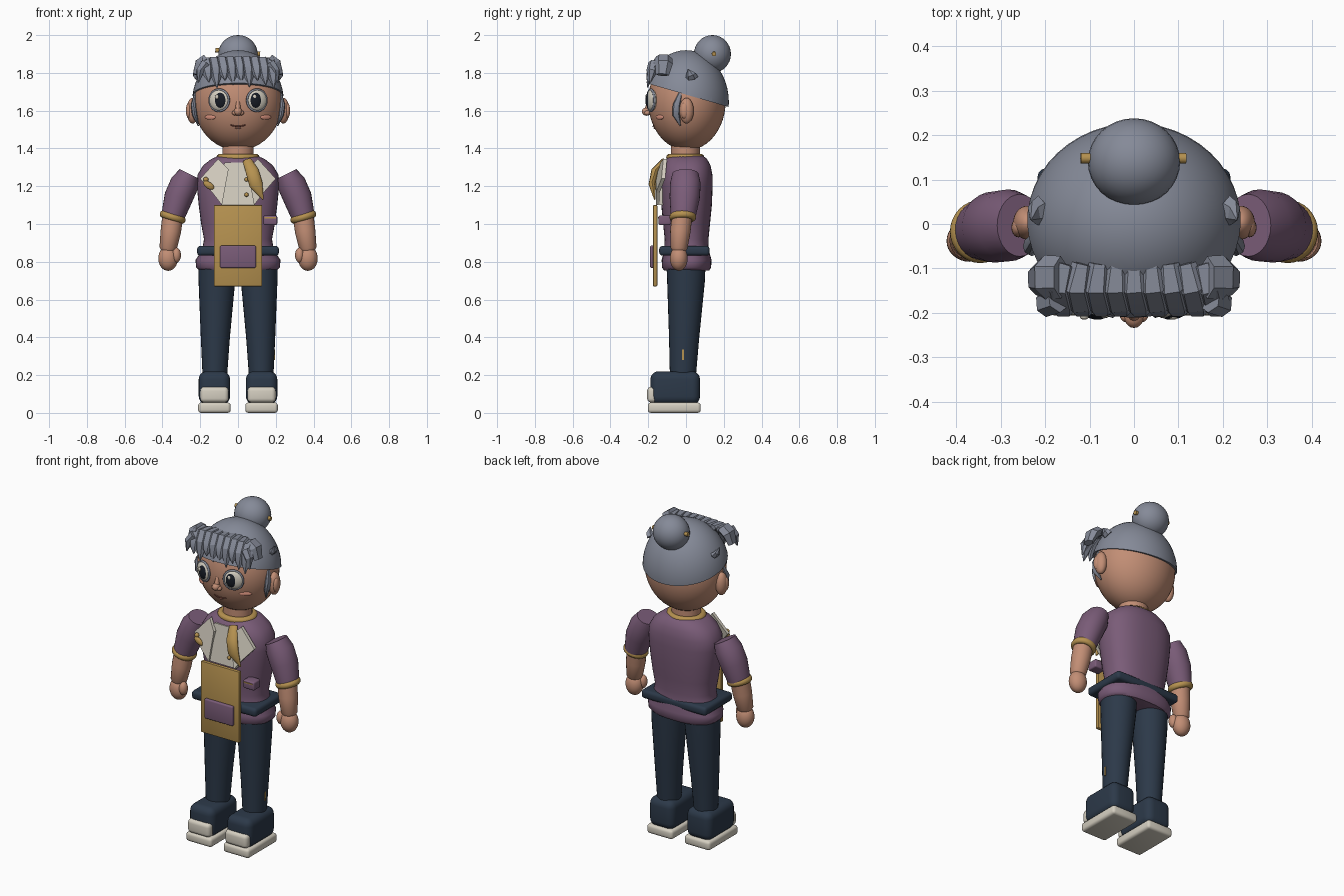
import bpy, bmesh, math
from mathutils import Vector, Matrix

if "Cube" in bpy.data.objects:
    bpy.data.objects.remove(bpy.data.objects["Cube"])


def mat(name, r, g, b):
    lin = lambda c: ((c / 255 + 0.055) / 1.055) ** 2.4
    m = bpy.data.materials.new(name)
    m.diffuse_color = (lin(r), lin(g), lin(b), 1)
    m.use_nodes = True
    m.node_tree.nodes["Principled BSDF"].inputs["Base Color"].default_value = m.diffuse_color
    return m


SKIN = mat("skin", 194, 142, 117)
BLUSH = mat("blush", 210, 142, 122)
LIP = mat("lip", 125, 72, 60)
HAIR = mat("grey_hair", 133, 138, 152)
CREAM = mat("cream", 212, 206, 192)
GOLD = mat("mustard", 182, 146, 80)
PURPLE = mat("plum", 122, 92, 120)
NAVY = mat("navy", 44, 57, 73)
DARK = mat("near_black", 24, 29, 38)


def finish(name, bm, m, angle=40):
    bmesh.ops.recalc_face_normals(bm, faces=bm.faces[:])
    me = bpy.data.meshes.new(name)
    bm.to_mesh(me)
    bm.free()
    me.materials.append(m)
    ob = bpy.data.objects.new(name, me)
    bpy.context.collection.objects.link(ob)
    if angle:
        bpy.ops.object.select_all(action='DESELECT')
        ob.select_set(True)
        bpy.context.view_layer.objects.active = ob
        bpy.ops.object.shade_smooth_by_angle(angle=math.radians(angle))
    return ob


def ball(name, c, r, m, rot=None, seg=32, cut=None):
    bm = bmesh.new()
    bmesh.ops.create_uvsphere(bm, u_segments=seg, v_segments=seg // 2, radius=1)
    mx = Matrix.Translation(c) @ (rot or Matrix()) @ Matrix.Diagonal((*r, 1))
    bm.transform(mx)
    if cut:  # keep only the part above a slanted plane
        bmesh.ops.bisect_plane(bm, geom=bm.verts[:] + bm.edges[:] + bm.faces[:],
                               plane_co=cut[0], plane_no=cut[1], clear_inner=True)
        bmesh.ops.holes_fill(bm, edges=[e for e in bm.edges if e.is_boundary])
    return finish(name, bm, m)


def box(name, lo, hi, m, bevel=0.01, seg=3):
    lo, hi = Vector(lo), Vector(hi)
    bm = bmesh.new()
    bmesh.ops.create_cube(bm, size=1)
    bm.transform(Matrix.Translation((lo + hi) / 2) @ Matrix.Diagonal((*(hi - lo), 1)))
    if bevel:
        bmesh.ops.bevel(bm, geom=bm.edges[:], offset=bevel, segments=seg,
                        profile=0.5, affect='EDGES')
    return finish(name, bm, m)


def tube(name, pts, radii, m, n=24, ref=(1, 0, 0), p=2.0, angle=40, flat=False):
    """Loft superellipse rings along a path; radii are (along ref, across)."""
    P = [Vector(q) for q in pts]
    bm = bmesh.new()
    rings = []
    for i, c in enumerate(P):
        t = (P[min(i + 1, len(P) - 1)] - P[max(i - 1, 0)]).normalized()
        if flat:
            t = Vector((0, 0, 1))
        u = Vector(ref)
        u = (u - t * u.dot(t)).normalized()
        v = t.cross(u)
        ring = []
        for k in range(n):
            a = 2 * math.pi * k / n
            co, si = math.cos(a), math.sin(a)
            f = lambda w: math.copysign(abs(w) ** (2 / p), w)
            ring.append(bm.verts.new(c + u * radii[i][0] * f(co) + v * radii[i][1] * f(si)))
        rings.append(ring)
    for a, b in zip(rings, rings[1:]):
        for k in range(n):
            bm.faces.new((a[k], a[(k + 1) % n], b[(k + 1) % n], b[k]))
    bm.faces.new(rings[0])
    bm.faces.new(rings[-1])
    return finish(name, bm, m, angle)


def plate(name, xz, y0, y1, m):
    """Front-facing polygon (x, z, dy) with thickness."""
    bm = bmesh.new()
    a = [bm.verts.new((q[0], y0 + (q[2] if len(q) > 2 else 0), q[1])) for q in xz]
    b = [bm.verts.new((q[0], y1 + (q[2] if len(q) > 2 else 0), q[1])) for q in xz]
    bm.faces.new(a)
    bm.faces.new(b)
    for k in range(len(a)):
        j = (k + 1) % len(a)
        bm.faces.new((a[k], a[j], b[j], b[k]))
    return finish(name, bm, m, 0)


def ring(name, c, R, r, m, rot=None, sc=(1, 1, 1), n=32, k=10):
    bm = bmesh.new()
    vs = [[bm.verts.new(((R + r * math.cos(b)) * math.cos(a), (R + r * math.cos(b)) * math.sin(a), r * math.sin(b)))
           for b in [2 * math.pi * j / k for j in range(k)]] for a in [2 * math.pi * i / n for i in range(n)]]
    for i in range(n):
        for j in range(k):
            i2, j2 = (i + 1) % n, (j + 1) % k
            bm.faces.new((vs[i][j], vs[i2][j], vs[i2][j2], vs[i][j2]))
    bm.transform(Matrix.Translation(c) @ (rot or Matrix()) @ Matrix.Diagonal((*sc, 1)))
    return finish(name, bm, m, 60)


HC, HR = (0, 0.005, 1.65), (0.235, 0.205, 0.26)


def face_y(x, z):
    return HC[1] - HR[1] * math.sqrt(max(0, 1 - (x / HR[0]) ** 2 - ((z - HC[2]) / HR[2]) ** 2))


# head, hair cap, bun with pin
ball("head", HC, HR, SKIN, seg=48)
ball("hair_cap", (0, 0, 1.645), (0.243, 0.227, 0.275), HAIR, seg=48, cut=((0, 0, 1.685), (0, 0.29, 1)))
ball("hair_bun", (0, 0.14, 1.9), (0.104, 0.098, 0.1), HAIR)
tube("hair_pin", [(-0.12, 0.148, 1.92), (0.117, 0.148, 1.9)], [(0.012, 0.012)] * 2, GOLD, 12, ref=(0, 1, 0))

# fringe of overlapping faceted locks
tips = [1.75, 1.72, 1.76, 1.735, 1.75, 1.725, 1.76, 1.735, 1.72]
for i, tz in enumerate(tips):
    x = -0.172 + i * 0.043
    top = 1.875 - 0.25 * x * x
    tube("fringe_lock", [(x * 0.9, -0.09, top), (x, -0.145, top - 0.005), (x + 0.01, -0.18, top - 0.05),
                         (x + 0.014, -0.195, (top + tz) / 2 - 0.02), (x + 0.018, -0.203, tz)],
         [(0.024, 0.015), (0.034, 0.024), (0.035, 0.024), (0.026, 0.016), (0.002, 0.002)], HAIR, 6, angle=25)

for s in (-1, 1):
    side = "left" if s < 0 else "right"
    # square curls ending the fringe, temple tufts, sideburns
    tube(side + "_fringe_curl", [(s * 0.165, -0.12, 1.875), (s * 0.2, -0.12, 1.85), (s * 0.222, -0.125, 1.79)],
         [(0.048, 0.03), (0.05, 0.032), (0.035, 0.02)], HAIR, 6, ref=(0, 1, 0), angle=25)
    tube(side + "_fringe_flick", [(s * 0.17, -0.17, 1.85), (s * 0.2, -0.18, 1.81), (s * 0.21, -0.19, 1.75)],
         [(0.03, 0.03), (0.03, 0.024), (0.004, 0.004)], HAIR, 6, ref=(0, 1, 0), angle=25)
    tube(side + "_temple_tuft", [(s * 0.21, 0.03, 1.775), (s * 0.225, 0.025, 1.79), (s * 0.232, 0.01, 1.82)],
         [(0.035, 0.02), (0.028, 0.015), (0.002, 0.002)], HAIR, 6, ref=(0, 1, 0), angle=25)
    tube(side + "_sideburn", [(s * 0.225, -0.03, 1.69), (s * 0.236, -0.05, 1.63), (s * 0.23, -0.053, 1.58),
                              (s * 0.21, -0.03, 1.52)],
         [(0.01, 0.008), (0.02, 0.014), (0.02, 0.014), (0.003, 0.003)], HAIR, 8, ref=(0, 1, 0))
    # ears
    ball(side + "_ear", (s * 0.24, 0.003, 1.6), (0.032, 0.038, 0.068), SKIN)
    ball(side + "_ear_inner", (s * 0.26, -0.008, 1.6), (0.016, 0.022, 0.042), SKIN, seg=20)
    # eyes: white, lash rim, iris, highlight
    ex, ez = s * 0.1, 1.655
    ey = face_y(ex, ez)
    turn = Matrix.Rotation(s * 0.35, 4, 'Z')
    ball(side + "_eye_white", (ex, ey - 0.002, ez), (0.055, 0.025, 0.057), CREAM, turn)
    ring(side + "_eye_rim", (ex, ey - 0.006, ez), 0.055, 0.006, HAIR,
         turn @ Matrix.Rotation(math.pi / 2, 4, 'X'), (1, 1.03, 1))
    ball(side + "_iris", (ex - s * 0.004, ey - 0.014, ez), (0.036, 0.018, 0.044), DARK, turn)
    ball(side + "_eye_highlight", (ex - 0.012, ey - 0.029, ez + 0.018), (0.01, 0.006, 0.012), CREAM, seg=16)
    # cheeks
    ball(side + "_cheek", (s * 0.148, face_y(0.148, 1.565), 1.565), (0.035, 0.007, 0.013), BLUSH,
         Matrix.Rotation(s * 0.6, 4, 'Z'), seg=20)
    ball(side + "_nostril", (s * 0.018, -0.205, 1.588), (0.014, 0.016, 0.013), SKIN, seg=16)

# nose and smile
ball("nose_tip", (0, -0.208, 1.595), (0.022, 0.026, 0.022), SKIN, seg=20)
tube("nose_bridge", [(0, -0.19, 1.65), (0, -0.205, 1.6)], [(0.01, 0.012), (0.016, 0.018)], SKIN, 12)
smile = [(x, face_y(x, 1.52) - 0.001, 1.517 + 5 * x * x) for x in [k * 0.01 for k in range(-4, 5)]]
tube("mouth", smile, [(0.0035, 0.0035)] * 9, LIP, 8, ref=(0, 0, 1))
ball("lower_lip", (0, face_y(0, 1.505), 1.508), (0.016, 0.006, 0.005), BLUSH, seg=16)

# neck, collar, jacket
tube("neck", [(0, -0.003, 1.32), (0, -0.003, 1.43)], [(0.083, 0.077)] * 2, SKIN)
ring("neck_scarf", (0, -0.004, 1.353), 0.093, 0.022, GOLD, sc=(1, 0.88, 0.85))
T = [(0.755, .205, .12), (0.77, .222, .13), (0.81, .225, .132), (0.86, .19, .118), (0.92, .18, .116), (1.0, .195, .124),
     (1.1, .208, .134), (1.2, .218, .138), (1.26, .215, .137), (1.31, .185, .127), (1.345, .14, .108), (1.362, .1, .085)]
tube("jacket", [(0, 0.003, t[0]) for t in T], [t[1:] for t in T], PURPLE, 40, p=2.4, flat=True, angle=50)
box("belt", (-0.217, -0.142, 0.832), (0.217, 0.125, 0.884), NAVY, 0.018)

# shirt front, lapels, scarf tail, small ornaments
plate("shirt_front", [(-0.09, 1.1), (0.09, 1.1), (0.1, 1.26), (0.07, 1.325, 0.025), (-0.07, 1.325, 0.025),
                      (-0.1, 1.26)], -0.147, -0.12, CREAM)
for s in (-1, 1):
    plate("lapel", [(s * 0.105, 1.345, 0.04), (s * 0.2, 1.24, 0.03), (s * 0.135, 1.165), (s * 0.085, 1.1),
                    (s * 0.05, 1.29)], -0.16, -0.14, CREAM)
tube("scarf_tail", [(0.05, -0.115, 1.335), (0.075, -0.165, 1.28), (0.095, -0.18, 1.21), (0.132, -0.165, 1.13)],
     [(0.025, 0.015), (0.035, 0.02), (0.036, 0.018), (0.004, 0.004)], GOLD, 12)
ball("brooch", (-0.155, -0.155, 1.205), (0.034, 0.012, 0.018), GOLD, Matrix.Rotation(0.6, 4, 'Y'), seg=12)
ball("brooch_bead", (-0.17, -0.15, 1.235), (0.014, 0.012, 0.014), GOLD, seg=12)
for z in (1.155, 1.235):
    ball("button", (0.045, -0.15, z), (0.011, 0.008, 0.011), GOLD, seg=16)
box("chest_pouch", (0.135, -0.145, 0.995), (0.208, -0.08, 1.045), PURPLE, 0.008)
box("pouch_trim", (0.14, -0.149, 1.03), (0.2, -0.141, 1.036), GOLD, 0)

# apron and pocket
box("apron", (-0.127, -0.174, 0.67), (0.128, -0.152, 1.1), GOLD, 0.004, 2)
box("apron_pocket", (-0.095, -0.19, 0.767), (0.095, -0.168, 0.886), PURPLE, 0.008)

for s in (-1, 1):
    side = "left" if s < 0 else "right"
    # sleeve, cuff, forearm, hand
    tube(side + "_sleeve", [(s * 0.257, -0.003, 1.265), (s * 0.282, -0.003, 1.215), (s * 0.315, -0.007, 1.14),
                            (s * 0.345, -0.015, 1.04)],
         [(0.07, 0.057), (0.081, 0.076), (0.08, 0.076), (0.066, 0.062)], PURPLE, 28, ref=(0, 1, 0))
    tilt = Matrix.Rotation(s * -0.3, 4, 'Y')
    ring(side + "_cuff", (s * 0.346, -0.017, 1.037), 0.055, 0.016, GOLD, tilt, (1, 1.0, 1.2))
    tube(side + "_forearm", [(s * 0.344, -0.02, 1.05), (s * 0.356, -0.03, 0.96), (s * 0.37, -0.037, 0.87),
                             (s * 0.372, -0.038, 0.85)],
         [(0.054, 0.056), (0.054, 0.054), (0.044, 0.046), (0.03, 0.03)], SKIN, 24, ref=(0, 1, 0))
    ball(side + "_hand", (s * 0.37, -0.038, 0.818), (0.052, 0.047, 0.066), SKIN)
    ball(side + "_thumb", (s * 0.326, -0.055, 0.835), (0.024, 0.027, 0.04), SKIN, seg=20)
    # leg and shoe
    tube(side + "_leg", [(s * 0.11, 0, 0.82), (s * 0.112, 0, 0.7), (s * 0.12, -0.01, 0.4), (s * 0.123, -0.017, 0.18)],
         [(0.1, 0.105), (0.097, 0.1), (0.077, 0.08), (0.064, 0.068)], NAVY, 28)
    box(side + "_shoe", (s * 0.125 - 0.083, -0.188, 0.045), (s * 0.125 + 0.083, 0.074, 0.22), NAVY, 0.042, 5)
    box(side + "_sole", (s * 0.125 - 0.086, -0.202, 0), (s * 0.125 + 0.086, 0.078, 0.055), CREAM, 0.016)
    box(side + "_toe_cap", (s * 0.125 - 0.075, -0.206, 0.055), (s * 0.125 + 0.075, -0.15, 0.138), CREAM, 0.022, 4)

# small stitched tab on the right trouser leg
box("trouser_tab", (0.187, -0.02, 0.28), (0.195, -0.01, 0.335), GOLD, 0)
